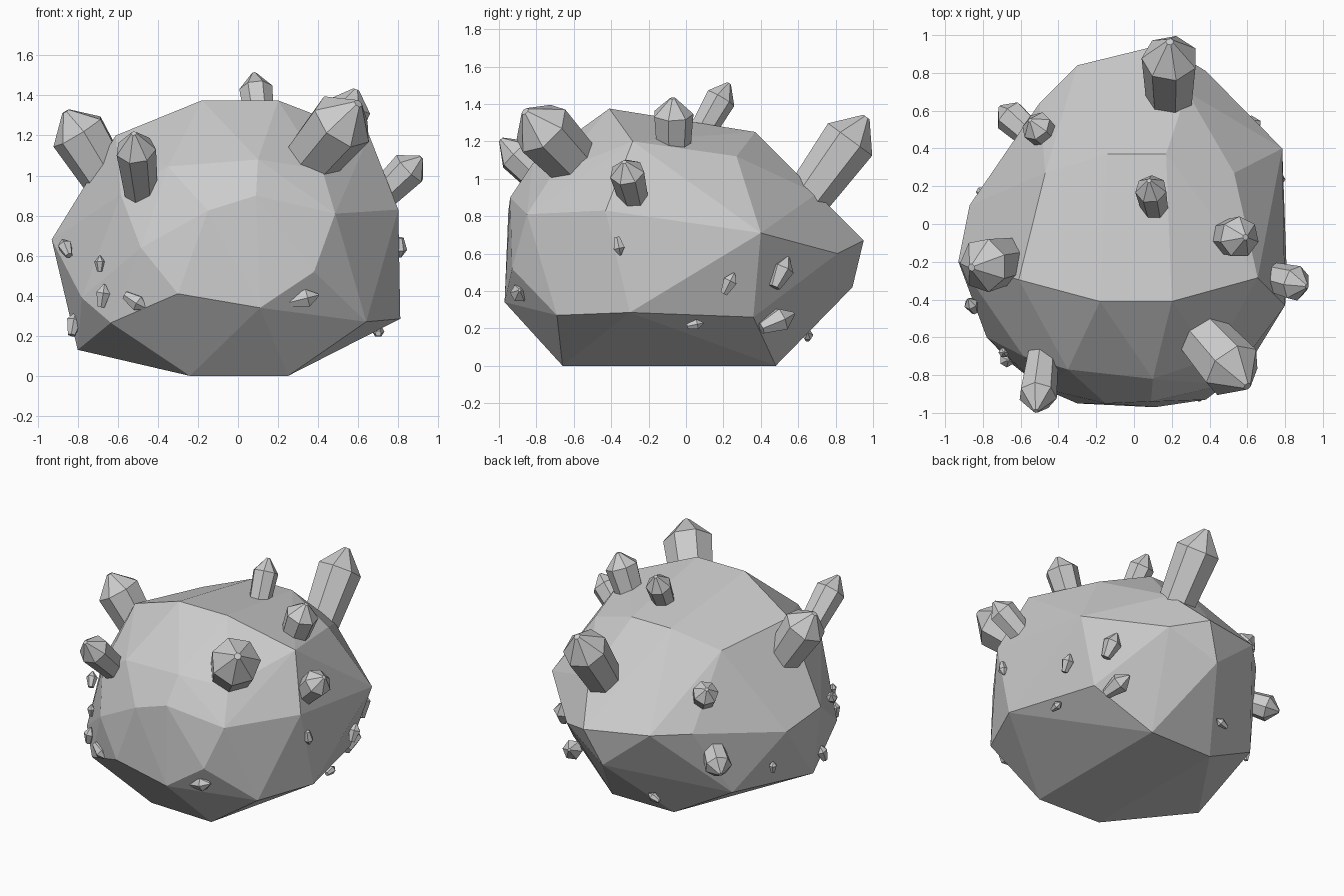
import bpy, bmesh, math
from mathutils import Vector

if "Cube" in bpy.data.objects:
    bpy.data.objects.remove(bpy.data.objects["Cube"])


def finish(name, bm):
    bmesh.ops.recalc_face_normals(bm, faces=bm.faces[:])
    mesh = bpy.data.meshes.new(name)
    bm.to_mesh(mesh)
    bm.free()
    ob = bpy.data.objects.new(name, mesh)
    bpy.context.collection.objects.link(ob)
    return ob


# Faceted boulder: hull around its corner points
corners = [
    # flat foot and low rim
    (.25, -.66, 0), (.25, .48, 0), (-.24, .48, 0), (-.24, -.64, 0),
    (-.8, -.3, .13), (-.65, .4, .22), (.64, -.69, .27), (.81, -.3, .285), (.64, .36, .26),
    # front
    (-.3, -.95, .41), (.11, -.97, .34), (.38, -.93, .52), (.485, -.85, .81),
    (.09, -.94, .9), (-.15, -.95, .825), (-.485, -.87, .64), (-.585, -.7, .905),
    (-.635, -.75, .265), (-.78, -.6, .39), (-.35, -.77, 1.045), (.1, -.82, 1.08),
    (.42, -.71, 1.03),
    # crown
    (-.18, -.41, 1.375), (.2, -.41, 1.375), (.655, -.285, 1.2), (-.61, -.295, 1.2),
    (-.47, .27, 1.14), (-.14, .37, 1.25), (.17, .37, 1.25), (.53, .27, 1.12),
    # sides and back
    (.785, .4, .71), (.8, -.43, .83), (-.93, -.2, .68), (-.87, .1, .6),
    (.28, .7, .92), (.38, .81, .6), (.15, .95, .67), (.04, .89, .42), (-.3, .84, .7),
    (-.5, .64, .69),
]
bm = bmesh.new()
for c in corners:
    bm.verts.new(c)
bmesh.ops.convex_hull(bm, input=bm.verts[:])
loose = [v for v in bm.verts if not v.link_faces]
bmesh.ops.delete(bm, geom=loose, context='VERTS')
bmesh.ops.dissolve_limit(bm, angle_limit=math.radians(3), verts=bm.verts[:], edges=bm.edges[:])
finish("boulder", bm)


def crystal(name, base, tip, r, sides=7, shoulder=.76, foot=.8):
    """Prism that widens to a shoulder and closes in a blunt point."""
    base, tip = Vector(base), Vector(tip)
    axis = tip - base
    rot = axis.to_track_quat('Z', 'Y')
    n = axis.length
    bm = bmesh.new()
    rings = []
    for h, rad in ((0, foot * r), (shoulder * n, r), (n, .14 * r)):
        ring = []
        for i in range(sides):
            a = 2 * math.pi * i / sides
            ring.append(bm.verts.new(base + rot @ Vector((rad * math.cos(a), rad * math.sin(a), h))))
        rings.append(ring)
    for lo, hi in zip(rings, rings[1:]):
        for i in range(sides):
            j = (i + 1) % sides
            bm.faces.new((lo[i], lo[j], hi[j], hi[i]))
    bm.faces.new(rings[0][::-1])
    bm.faces.new(rings[-1])
    finish(name, bm)


# Large crystals: base, tip, radius
large = {
    "top_crystal": ((.12, .04, 1.18), (.08, .23, 1.51), .085),
    "back_crystal": ((.19, .6, .83), (.19, .965, 1.33), .15),
    "left_crystal": ((-.6, -.18, .9), (-.86, -.23, 1.32), .145),
    "front_left_crystal": ((-.48, -.66, .88), (-.52, -.99, 1.21), .102),
    "front_right_crystal": ((.28, -.5, .98), (.6, -.86, 1.36), .165),
    "upper_right_crystal": ((.46, -.07, 1.08), (.59, -.07, 1.43), .11),
    "right_crystal": ((.68, -.27, .86), (.915, -.33, 1.09), .095),
    "back_left_upper_crystal": ((-.42, .42, .8), (-.55, .55, .99), .085),
    "back_left_lower_crystal": ((-.5, .43, .56), (-.71, .62, .45), .09),
}
for name, (base, tip, r) in large.items():
    crystal(name, base, tip, r)

# Small crystal buds lying on the surface: position, half length, lying direction
buds = [
    ((-.86, -.43, .64), .055, (-.3, .6, .7)), ((-.69, -.68, .56), .04, (0, 0, 1)),
    ((-.675, -.72, .40), .058, (.15, 0, 1)), ((-.82, -.37, .26), .06, (.2, .3, 1)),
    ((-.51, -.83, .37), .065, (.8, -.2, -.5)), ((.33, -.89, .385), .075, (1, 0, .25)),
    ((.81, -.36, .64), .05, (0, .2, -1)), ((.76, .23, .44), .062, (0, .5, 1)),
    ((.62, .51, .50), .09, (-.2, .4, .9)), ((.70, .05, .22), .045, (0, 1, .2)),
    ((.55, .49, .24), .1, (-.3, 1, .45)), ((-.81, .17, .36), .04, (0, 0, 1)),
    ((-.2, .65, .16), .045, (1, 0, .4)),
]
for k, (p, half, d) in enumerate(buds):
    p, d = Vector(p), Vector(d).normalized() * half
    crystal(f"crystal_bud_{k + 1}", p - d, p + d, half * .68, 6, .62, .5)
